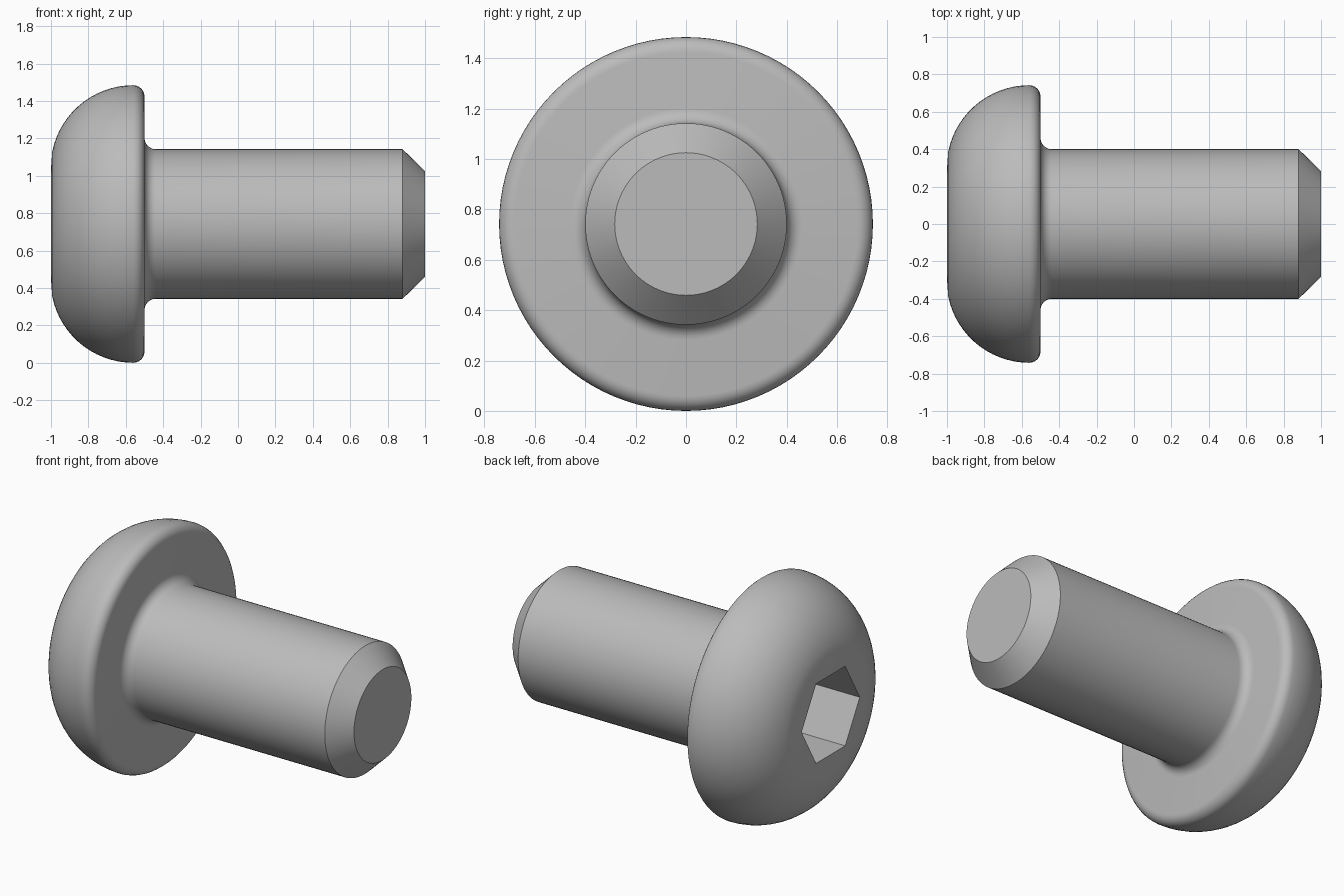
import bpy, bmesh, math
from mathutils import Matrix, Vector

if "Cube" in bpy.data.objects:
    bpy.data.objects.remove(bpy.data.objects["Cube"])

R = 0.742            # head radius, also the axis height
SEGMENTS = 96

steel = bpy.data.materials.new("steel grey")
steel.diffuse_color = (0.5, 0.5, 0.5, 1)
steel.use_nodes = True
steel.node_tree.nodes["Principled BSDF"].inputs["Base Color"].default_value = steel.diffuse_color


def arc(cx, cr, radius, start, end, steps):
    """Points (x, r) on a circular arc, angles in degrees."""
    pts = []
    for i in range(steps + 1):
        a = math.radians(start + (end - start) * i / steps)
        pts.append((cx + radius * math.cos(a), cr + radius * math.sin(a)))
    return pts


def make_object(name, bm):
    bmesh.ops.recalc_face_normals(bm, faces=bm.faces)
    mesh = bpy.data.meshes.new(name)
    bm.to_mesh(mesh)
    bm.free()
    mesh.materials.append(steel)
    obj = bpy.data.objects.new(name, mesh)
    bpy.context.collection.objects.link(obj)
    return obj


# Half profile: domed head, rounded rim, fillet under the head, shank, chamfered tip
profile = arc(-0.56, 0.30, 0.442, 174, 90, 16)
profile[0] = (-1.0, 0.292)
profile += arc(-0.56, R - 0.06, 0.06, 90, 0, 6)[1:]
profile += arc(-0.44, 0.46, 0.06, 180, 270, 6)
profile += [(0.88, 0.40), (1.0, 0.283)]

# Screw body: rings around the x axis joined by quads, capped at both ends
bm = bmesh.new()
rings = []
for x, r in profile:
    rings.append([bm.verts.new((max(x, -1.0),
                                r * math.cos(math.tau * i / SEGMENTS),
                                R + r * math.sin(math.tau * i / SEGMENTS)))
                  for i in range(SEGMENTS)])
for a, b in zip(rings, rings[1:]):
    for i in range(SEGMENTS):
        j = (i + 1) % SEGMENTS
        bm.faces.new((a[i], a[j], b[j], b[i]))
bm.faces.new(rings[0])
bm.faces.new(rings[-1])
screw = make_object("screw_body", bm)

# Hexagonal socket, corners pointing sideways
bm = bmesh.new()
hexagon = [bm.verts.new((-1.2, 0.287 * math.cos(math.tau * i / 6),
                         R + 0.287 * math.sin(math.tau * i / 6))) for i in range(6)]
face = bm.faces.new(hexagon)
depth = bmesh.ops.extrude_face_region(bm, geom=[face])
bmesh.ops.translate(bm, vec=(0.51, 0, 0),
                    verts=[v for v in depth["geom"] if isinstance(v, bmesh.types.BMVert)])
socket = make_object("socket_cutter", bm)
socket.hide_render = True

cut = screw.modifiers.new("socket", 'BOOLEAN')
cut.operation = 'DIFFERENCE'
cut.solver = 'EXACT'
cut.object = socket

# Apply the cut, drop the cutter and smooth the round surfaces
bpy.context.view_layer.objects.active = screw
screw.select_set(True)
bpy.ops.object.modifier_apply(modifier=cut.name)
bpy.data.objects.remove(socket)
bpy.ops.object.shade_smooth_by_angle(angle=math.radians(30))
